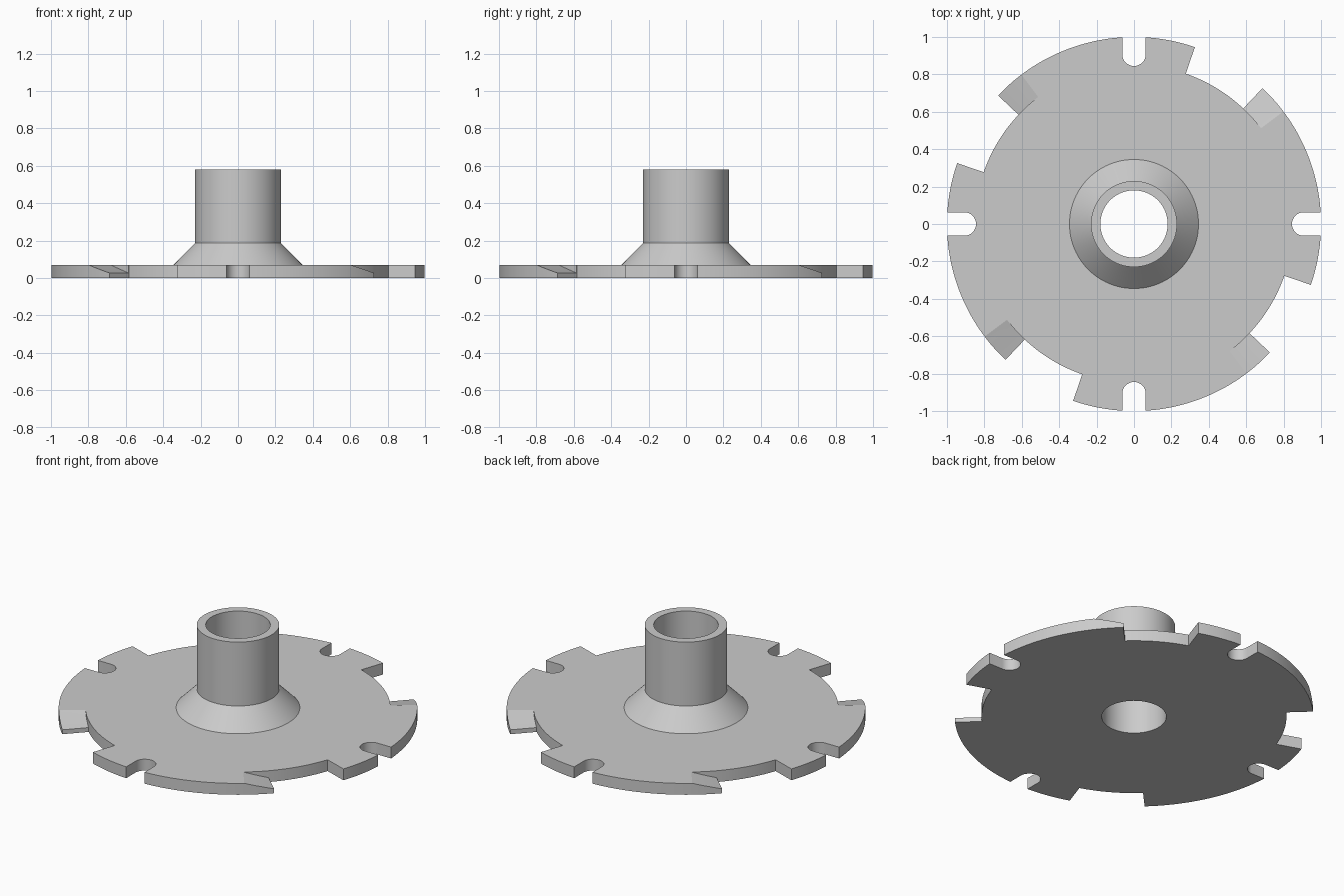
import bpy, bmesh
from math import sin, cos, asin, radians, degrees, pi
from mathutils import Matrix, Vector

if "Cube" in bpy.data.objects:
    bpy.data.objects.remove(bpy.data.objects["Cube"])

THICK = 0.07          # plate thickness
BORE = 0.18           # through hole radius
NOTCH_R = 0.85        # inner radius of the rim notches
RAMP, EDGE, NOTCH_END = 37.0, 46.6, 71.0   # angles in degrees
LIP = 0.027           # height left at the low end of a ramp
SLOT = 0.0625         # slot half width
SLOT_C = 0.907        # centre of the slot's round end

metal = bpy.data.materials.new("light grey metal")
metal.use_nodes = True
grey = (0.6, 0.6, 0.6, 1)
metal.diffuse_color = grey
metal.node_tree.nodes["Principled BSDF"].inputs["Base Color"].default_value = grey


def add(name, bm):
    bmesh.ops.recalc_face_normals(bm, faces=bm.faces)
    mesh = bpy.data.meshes.new(name)
    bm.to_mesh(mesh)
    bm.free()
    mesh.materials.append(metal)
    obj = bpy.data.objects.new(name, mesh)
    bpy.context.collection.objects.link(obj)
    return obj


def activate(obj):
    bpy.ops.object.select_all(action='DESELECT')
    obj.select_set(True)
    bpy.context.view_layer.objects.active = obj


def polar(r, deg, z=0.0):
    a = radians(deg)
    return Vector((r * cos(a), r * sin(a), z))


def arc(r, start, end, steps):
    return [polar(r, start + (end - start) * i / steps) for i in range(steps + 1)]


def cut(obj, cutter):
    cutter.hide_render = True
    mod = obj.modifiers.new("cut", 'BOOLEAN')
    mod.operation = 'DIFFERENCE'
    mod.solver = 'EXACT'
    mod.object = cutter
    activate(obj)
    bpy.ops.object.modifier_apply(modifier=mod.name)
    bpy.data.objects.remove(cutter)


# Plate outline: one quarter (slot, rim, notch, rim), repeated four times
side = degrees(asin(SLOT))
slot_end = [Vector((SLOT_C, 0, 0)) + p for p in arc(SLOT, 270, 90, 16)]
quarter = (slot_end + arc(1, side, EDGE, 40)
           + arc(NOTCH_R, EDGE, NOTCH_END, 24) + arc(1, NOTCH_END, 90 - side, 16))
bm = bmesh.new()
outline = [Matrix.Rotation(k * pi / 2, 3, 'Z') @ p for k in range(4) for p in quarter]
face = bm.faces.new([bm.verts.new(p) for p in outline])
top = bmesh.ops.extrude_face_region(bm, geom=[face])["geom"]
bmesh.ops.translate(bm, vec=(0, 0, THICK),
                    verts=[v for v in top if isinstance(v, bmesh.types.BMVert)])
plate = add("notched_plate", bm)

# Bore through the plate
bm = bmesh.new()
bmesh.ops.create_cone(bm, cap_ends=True, segments=96, radius1=BORE, radius2=BORE, depth=1)
cut(plate, add("bore_cutter", bm))

# Sloping ramp cut beside each notch
for k in range(4):
    bm = bmesh.new()
    rings = []
    for i in range(-1, 10):
        a = RAMP + (EDGE - RAMP) * i / 8
        z = THICK - (THICK - LIP) * i / 8
        rings.append([bm.verts.new(polar(r, a + 90 * k, h))
                      for r, h in ((NOTCH_R + .0005, z), (1.1, z), (1.1, .2), (NOTCH_R + .0005, .2))])
    for a, b in zip(rings, rings[1:]):
        for j in range(4):
            n = (j + 1) % 4
            bm.faces.new((a[j], a[n], b[n], b[j]))
    bm.faces.new(rings[0])
    bm.faces.new(rings[-1])
    cut(plate, add("ramp_cutter", bm))

# Hub: flared collar and tube, turned from a profile
profile = [(0.345, THICK), (0.23, 0.187), (0.23, 0.58), (BORE, 0.58), (BORE, THICK)]
bm = bmesh.new()
verts = [bm.verts.new((r, 0, z)) for r, z in profile]
edges = [bm.edges.new(pair) for pair in zip(verts, verts[1:])]
bmesh.ops.spin(bm, geom=verts + edges, cent=(0, 0, 0), axis=(0, 0, 1),
               angle=2 * pi, steps=96, use_merge=True)
bmesh.ops.remove_doubles(bm, verts=bm.verts, dist=0.0001)
hub = add("flared_hub", bm)

# Check the hub faces outward
if sum((p.normal.x * p.center.x + p.normal.y * p.center.y) * p.area
       for p in hub.data.polygons) < 0:
    hub.data.flip_normals()

for obj in (plate, hub):
    activate(obj)
    bpy.ops.object.shade_smooth_by_angle(angle=radians(12))
